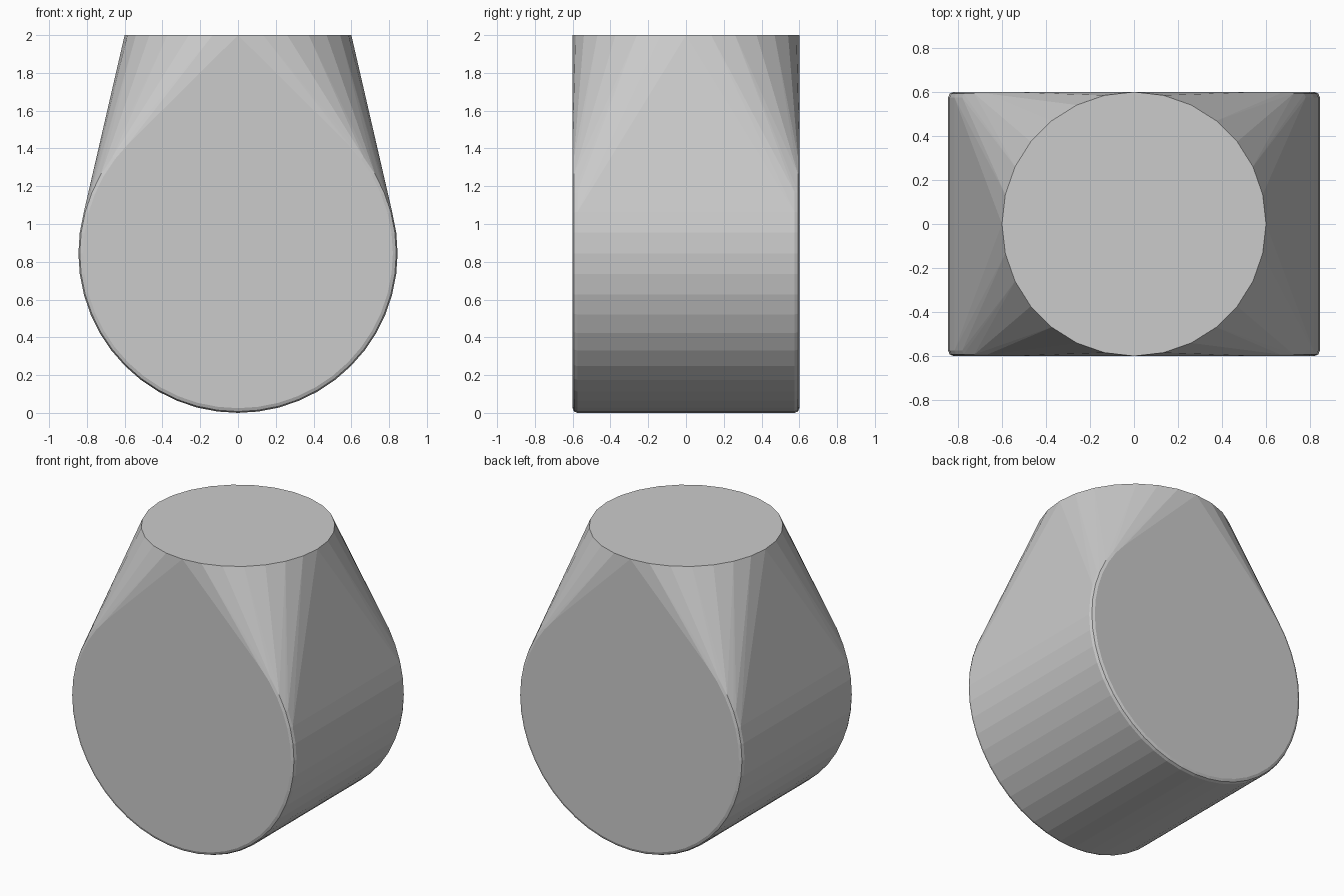
import bpy, bmesh
from math import sin, cos, pi

if "Cube" in bpy.data.objects:
    bpy.data.objects.remove(bpy.data.objects["Cube"])

TOP_R, TOP_Z = 0.6, 2.0        # flat round top
DRUM_R, HALF_W = 0.845, 0.6    # horizontal drum lying along y
BEVEL = 0.025

bm = bmesh.new()


def ring(count, place):
    for i in range(count):
        a = 2 * pi * i / count
        bm.verts.new(place(cos(a), sin(a)))


# Round top
ring(28, lambda c, s: (TOP_R * c, TOP_R * s, TOP_Z))

# Drum with rounded rims on both ends
for side in (-1, 1):
    for step in range(3):
        t = step * pi / 4
        r = DRUM_R - BEVEL + BEVEL * cos(t)
        y = side * (HALF_W - BEVEL + BEVEL * sin(t))
        ring(48, lambda c, s: (r * c, y, DRUM_R + r * s))

# Wrap top and drum in one convex skin
hull = bmesh.ops.convex_hull(bm, input=bm.verts[:], use_existing_faces=False)
loose = {g for g in hull["geom_interior"] + hull["geom_unused"]
         if isinstance(g, bmesh.types.BMVert)}
bmesh.ops.delete(bm, geom=list(loose), context='VERTS')

# Merge coplanar triangles into clean flat faces
bmesh.ops.dissolve_limit(bm, angle_limit=0.003, verts=bm.verts[:], edges=bm.edges[:])
bmesh.ops.recalc_face_normals(bm, faces=bm.faces[:])

mesh = bpy.data.meshes.new("tapered_block")
bm.to_mesh(mesh)
bm.free()
bpy.context.collection.objects.link(bpy.data.objects.new("tapered_block", mesh))
